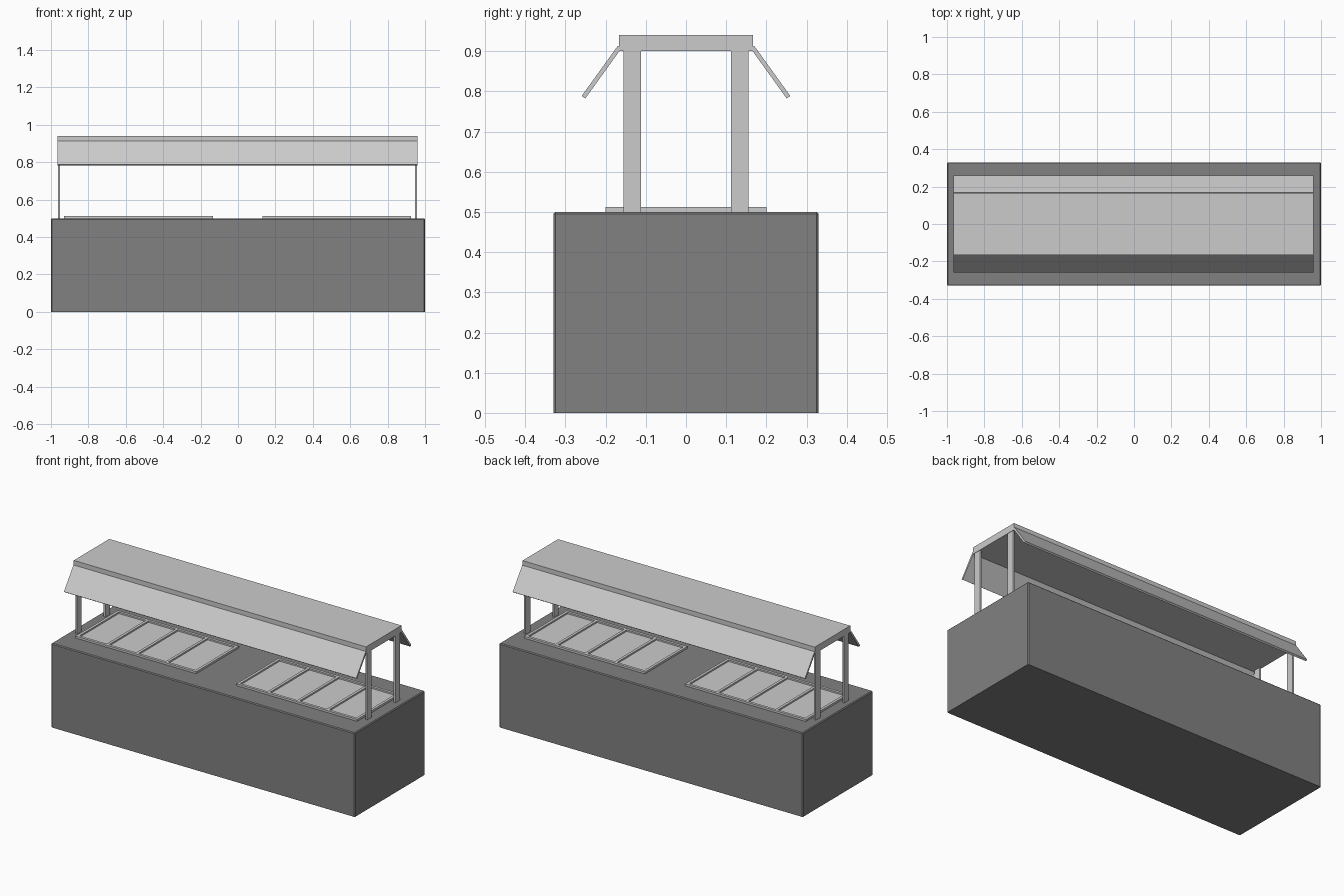
import bpy
import bmesh
import math
from mathutils import Matrix

cube = bpy.data.objects.get("Cube")
if cube:
    bpy.data.objects.remove(cube, do_unlink=True)


def material(name, value):
    mat = bpy.data.materials.new(name)
    mat.use_nodes = True
    colour = (value, value, value, 1)
    mat.diffuse_color = colour
    mat.node_tree.nodes["Principled BSDF"].inputs["Base Color"].default_value = colour
    return mat


dark = material("dark grey", 0.22)
light = material("light grey", 0.6)


def add_object(name, bm, mat):
    mesh = bpy.data.meshes.new(name)
    bm.to_mesh(mesh)
    bm.free()
    mesh.materials.append(mat)
    obj = bpy.data.objects.new(name, mesh)
    bpy.context.collection.objects.link(obj)
    return obj


def add_box(bm, x, y, z, tilt=0):
    """Box from (min, max) ranges, tilted about its own x axis."""
    size = [b - a for a, b in (x, y, z)]
    centre = [(a + b) / 2 for a, b in (x, y, z)]
    matrix = (Matrix.Translation(centre) @ Matrix.Rotation(tilt, 4, "X")
              @ Matrix.Diagonal((*size, 1)))
    bmesh.ops.create_cube(bm, size=1, matrix=matrix)


def box(name, x, y, z, mat, tilt=0):
    bm = bmesh.new()
    add_box(bm, x, y, z, tilt)
    return add_object(name, bm, mat)


# Counter with softened top and corner edges
bm = bmesh.new()
add_box(bm, (-1, 1), (-0.33, 0.33), (0, 0.5))
edges = [e for e in bm.edges if max(v.co.z for v in e.verts) > 0.1]
bmesh.ops.bevel(bm, geom=edges, offset=0.005, segments=1, affect="EDGES")
add_object("counter", bm, dark)


# Serving trays: rim, dividers and sunken pans
def tray(name, left, right, pans=4, depth=0.2, rim=0.016, top=0.512):
    bm = bmesh.new()
    z = (0.495, top)
    for side in (-1, 1):
        outer, inner = side * depth, side * (depth - rim)
        add_box(bm, (left, right), sorted((outer, inner)), z)
    pitch = (right - left - rim) / pans
    inside = (rim - depth, depth - rim)
    for i in range(pans + 1):
        start = left + i * pitch
        add_box(bm, (start, start + rim), inside, z)
        if i < pans:
            add_box(bm, (start + rim, start + pitch), inside, (0.495, 0.503))
    add_object(name, bm, light)


tray("right_tray", -0.93, -0.135)
tray("left_tray", 0.13, 0.925)

# Canopy shelf
roof_x = (-0.965, 0.96)
box("canopy", roof_x, (-0.167, 0.167), (0.9, 0.94), light)

# Flat upright posts
for side, x in (("right", (-0.963, -0.952)), ("left", (0.947, 0.958))):
    for end, y in (("front", (-0.155, -0.112)), ("back", (0.112, 0.155))):
        box(f"{side}_{end}_post", x, y, (0.49, 0.905), light)

# Sloping guards along both long sides
drop, reach = 0.125, 0.09
length, thick = math.hypot(drop, reach), 0.011
for name, side in (("front_guard", -1), ("back_guard", 1)):
    y, z = side * 0.21, 0.848
    box(name, roof_x, (y - thick / 2, y + thick / 2),
        (z - length / 2, z + length / 2), light, side * math.atan2(reach, drop))
